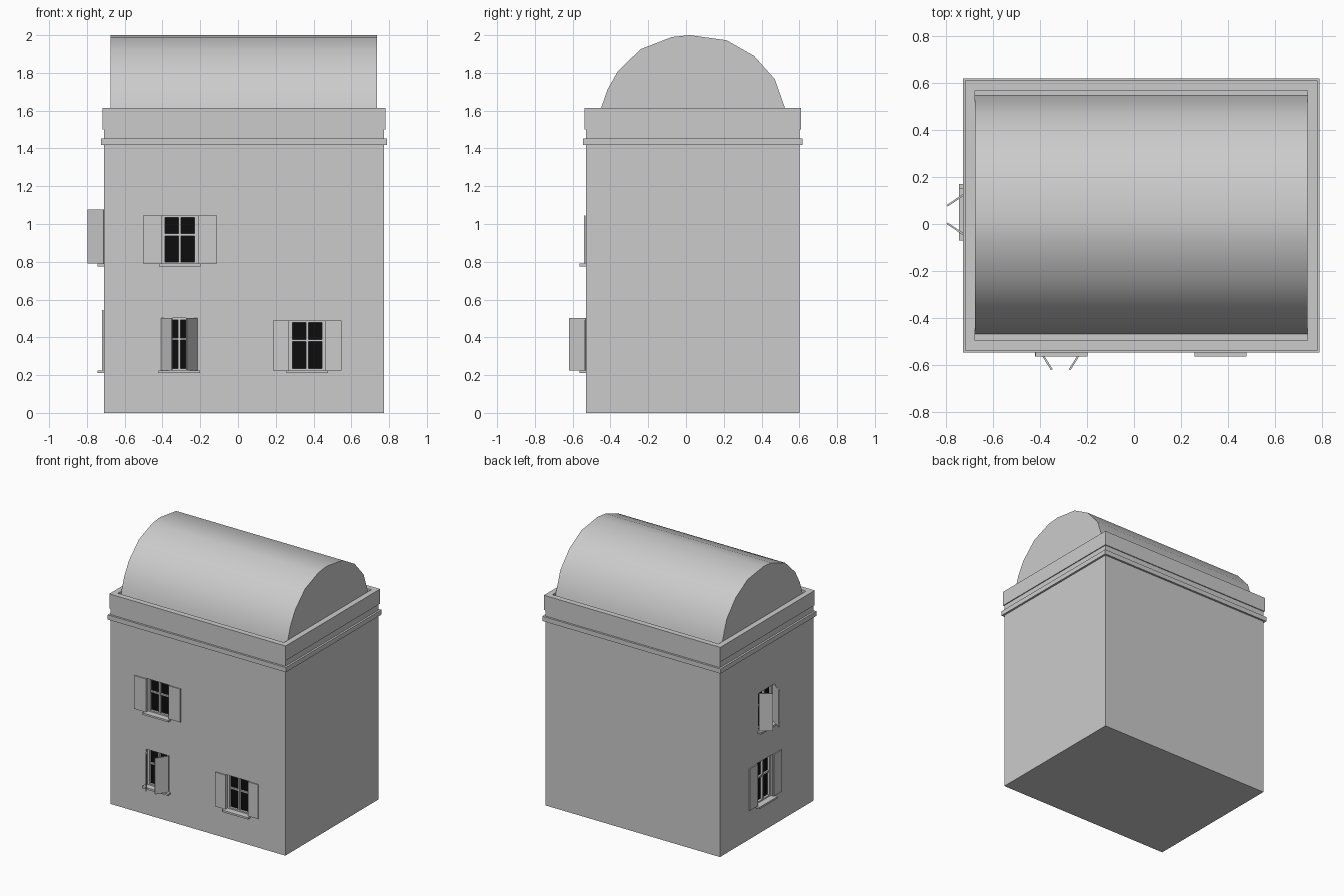
import bpy, bmesh, math
from mathutils import Matrix, Vector

if "Cube" in bpy.data.objects:
    bpy.data.objects.remove(bpy.data.objects["Cube"])


def material(name, v):
    m = bpy.data.materials.new(name)
    m.diffuse_color = (v, v, v, 1)
    m.use_nodes = True
    m.node_tree.nodes["Principled BSDF"].inputs["Base Color"].default_value = m.diffuse_color
    return m


GREY = material("plaster grey", 0.6)
BLACK = material("dark glass", 0.004)


def add_box(bm, lo, hi, mat=Matrix()):
    lo, hi = Vector(lo), Vector(hi)
    m = mat @ Matrix.Translation((lo + hi) / 2) @ Matrix.Diagonal((*(hi - lo), 1))
    bmesh.ops.create_cube(bm, size=1, matrix=m)


def finish(name, bm, mat=GREY):
    me = bpy.data.meshes.new(name)
    bm.to_mesh(me)
    bm.free()
    me.materials.append(mat)
    ob = bpy.data.objects.new(name, me)
    bpy.context.collection.objects.link(ob)
    return ob


def boxes(name, parts, place=Matrix(), mat=GREY):
    bm = bmesh.new()
    for lo, hi in parts:
        add_box(bm, lo, hi, place)
    return finish(name, bm, mat)


X0, X1, Y0, Y1 = -0.71, 0.773, -0.53, 0.602    # wall faces

# Walls, with string course
walls = boxes("walls", [((X0, Y0, 0), (X1, Y1, 1.5))])


def ring(name, grow, inner, z0, z1):
    """Rectangular band around the walls."""
    a, b, c, d = X0 - grow, X1 + grow, Y0 - grow, Y1 + grow
    bm = bmesh.new()
    loops = []
    for off, z in ((0, z0), (0, z1), (inner, z1), (inner, z0)):
        loops.append([bm.verts.new(p) for p in (
            (a + off, c + off, z), (b - off, c + off, z),
            (b - off, d - off, z), (a + off, d - off, z))])
    for i in range(4):
        p, q = loops[i], loops[(i + 1) % 4]
        for k in range(4):
            n = (k + 1) % 4
            bm.faces.new((p[k], p[n], q[n], q[k]))
    bmesh.ops.recalc_face_normals(bm, faces=bm.faces)
    return finish(name, bm)


ring("string_course", 0.015, 0.03, 1.417, 1.453)
ring("parapet", 0.007, 0.043, 1.5, 1.613)

# Barrel roof: slightly uneven arc, extruded along x
profile = [(-0.467, 1.5), (-0.45, 1.613), (-0.415, 1.713), (-0.36, 1.81),
           (-0.24, 1.926), (-0.075, 1.99), (0.02, 2.0), (0.215, 1.973),
           (0.36, 1.89), (0.47, 1.767), (0.524, 1.613), (0.545, 1.5)]
bm = bmesh.new()
face = bm.faces.new([bm.verts.new((-0.675, y, z)) for y, z in profile])
ext = bmesh.ops.extrude_face_region(bm, geom=[face], use_keep_orig=True)
bmesh.ops.translate(bm, vec=(1.412, 0, 0),
                    verts=[g for g in ext["geom"] if isinstance(g, bmesh.types.BMVert)])
bmesh.ops.recalc_face_normals(bm, faces=bm.faces)
roof = finish("barrel_roof", bm)
bpy.context.view_layer.objects.active = roof
roof.select_set(True)
bpy.ops.object.shade_smooth_by_angle(angle=math.radians(40))

# Windows: local x along the wall, local -y outwards
HALF, DEPTH, FR, MUN = 0.096, 0.045, 0.017, 0.006
cut = bmesh.new()


def window(name, place, z0, z1, shutter, angle):
    add_box(cut, (-HALF, -0.05, z0), (HALF, DEPTH, z1), place)
    zm = z0 + 0.6 * (z1 - z0)
    boxes(name + "_glass", [((-HALF, DEPTH - 0.012, z0), (HALF, DEPTH - 0.004, z1))], place, BLACK)
    f0, f1 = DEPTH - 0.03, DEPTH
    boxes(name + "_frame", [
        ((-HALF, f0, z0), (-HALF + FR, f1, z1)), ((HALF - FR, f0, z0), (HALF, f1, z1)),
        ((-HALF + FR, f0, z1 - 0.01), (HALF - FR, f1, z1)),
        ((-HALF + FR, f0, z0), (HALF - FR, f1, z0 + 0.01)),
        ((-MUN, f0, z0 + 0.01), (MUN, f1, z1 - 0.01)),
        ((-HALF + FR, f0 + 0.004, zm - MUN), (HALF - FR, f1, zm + MUN))], place)
    boxes(name + "_sill", [((-HALF - 0.014, -0.033, z0 - 0.014), (HALF + 0.014, DEPTH, z0))], place)
    for side, label in ((-1, "left"), (1, "right")):
        hinge = (place @ Matrix.Translation((side * HALF, -0.003, 0))
                 @ Matrix.Rotation(-side * math.radians(angle), 4, 'Z'))
        xs = sorted((0, side * shutter))
        boxes(f"{name}_{label}_shutter",
              [((xs[0], -0.008, z0), (xs[1], 0, z1))], hinge)


def front(x):
    return Matrix.Translation((x, Y0, 0))


def left(y):
    return Matrix.Translation((X0, y, 0)) @ Matrix.Rotation(-math.pi / 2, 4, 'Z')


window("front_upper_window", front(-0.308), 0.79, 1.045, 0.1, 0)
window("front_lower_window", front(-0.311), 0.225, 0.502, 0.103, 122)
window("front_right_window", front(0.367), 0.225, 0.488, 0.086, 0)
window("side_upper_window", left(0.04), 0.79, 1.077, 0.1, 124)
window("side_lower_window", left(0.06), 0.225, 0.545, 0.1, 0)

# Cut the window recesses
cutter = finish("window_cutter", cut)
cutter.hide_render = True
mod = walls.modifiers.new("window recesses", 'BOOLEAN')
mod.operation, mod.object, mod.solver = 'DIFFERENCE', cutter, 'EXACT'
bpy.context.view_layer.objects.active = walls
bpy.ops.object.modifier_apply(modifier=mod.name)
bpy.data.objects.remove(cutter)
